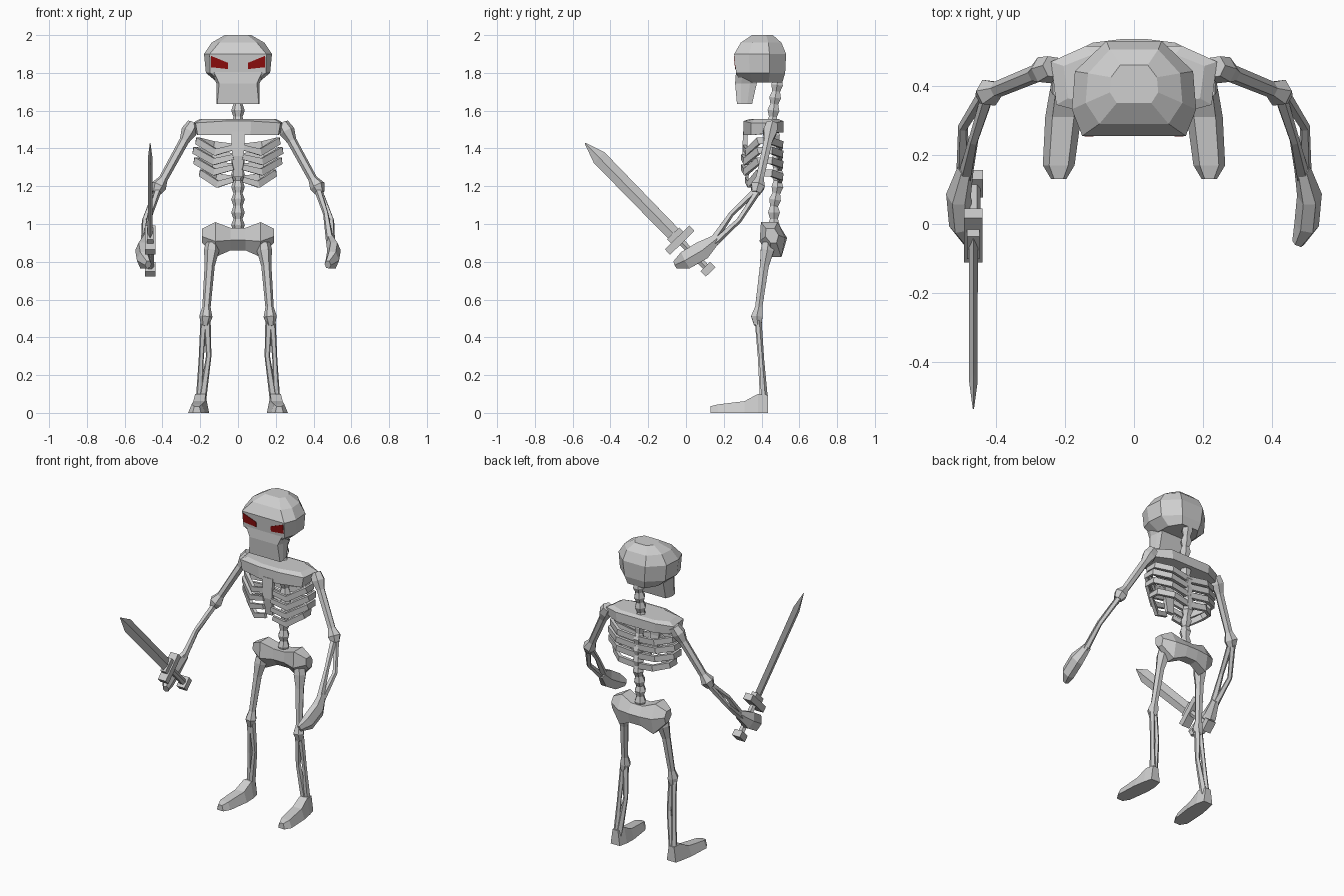
import bpy, bmesh, math
from mathutils import Vector as V

if "Cube" in bpy.data.objects:
    bpy.data.objects.remove(bpy.data.objects["Cube"])


def mat(name, c):
    m = bpy.data.materials.new(name)
    m.diffuse_color = (*c, 1)
    m.use_nodes = True
    m.node_tree.nodes["Principled BSDF"].inputs["Base Color"].default_value = m.diffuse_color
    return m


BONE = mat("bone grey", (0.62, 0.62, 0.62))
STEEL = mat("steel grey", (0.58, 0.58, 0.58))
RED = mat("eye red", (0.28, 0.004, 0.004))


def loft(name, rings, m=BONE):
    """Skin a list of equal-sized point rings and cap both ends."""
    bm = bmesh.new()
    vs = [[bm.verts.new(p) for p in r] for r in rings]
    n = len(vs[0])
    for a, b in zip(vs, vs[1:]):
        for i in range(n):
            j = (i + 1) % n
            bm.faces.new((a[i], a[j], b[j], b[i]))
    bm.faces.new(vs[0])
    bm.faces.new(vs[-1])
    bmesh.ops.recalc_face_normals(bm, faces=bm.faces)
    me = bpy.data.meshes.new(name)
    bm.to_mesh(me)
    bm.free()
    me.materials.append(m)
    ob = bpy.data.objects.new(name, me)
    bpy.context.collection.objects.link(ob)
    return ob


def sweep(name, pts, radii, n=6, ref=(1, 0, 0), phase=None, m=BONE):
    """Bone along a path; each radius is a number or (across, along ref)."""
    pts = [V(p) for p in pts]
    phase = math.pi / n if phase is None else phase
    rings = []
    for i, p in enumerate(pts):
        t = (pts[min(i + 1, len(pts) - 1)] - pts[max(i - 1, 0)]).normalized()
        u = t.cross(V(ref)).normalized()
        w = t.cross(u)
        r = radii[i]
        a, b = r if isinstance(r, tuple) else (r, r)
        rings.append([p + u * a * math.cos(phase + k * math.tau / n)
                      + w * b * math.sin(phase + k * math.tau / n) for k in range(n)])
    return loft(name, rings, m)


def head_ring(z, hw, y0, y1, fx, bx):
    """Eight-sided head section: flat front, sides and back."""
    d = y1 - y0
    half = [(fx, y0), (hw, y0 + d * .28), (hw * .95, y0 + d * .68), (bx, y1)]
    return [(x, y, z) for x, y in half] + [(-x, y, z) for x, y in reversed(half)]


# Skull and jaw
loft("skull", [head_ring(*r) for r in (
    (1.75, .11, .29, .51, .09, .06),
    (1.80, .17, .265, .525, .147, .07),
    (1.90, .18, .255, .53, .150, .08),
    (1.96, .14, .29, .505, .10, .07),
    (2.00, .07, .35, .46, .05, .04))])
loft("jaw", [head_ring(*r) for r in (
    (1.635, .115, .27, .35, .11, .10),
    (1.745, .115, .26, .375, .10, .10),
    (1.81, .14, .265, .40, .13, .11))])

# Spine with alternating vertebrae
curve = [(1.77, .487), (1.62, .465), (1.52, .455), (1.40, .48),
         (1.20, .485), (1.10, .466), (0.96, .465)]


def spine_y(z):
    for (z0, y0), (z1, y1) in zip(curve, curve[1:]):
        if z >= z1:
            return y0 + (y1 - y0) * (z - z0) / (z1 - z0)
    return curve[-1][1]


zs = [1.77 - .81 * i / 24 for i in range(25)]
sweep("spine", [(0, spine_y(z), z) for z in zs],
      [.036 if i % 2 else .024 for i in range(25)])

# Shoulder girdle and breastbone
half = [(.07, .305), (.225, .345), (.24, .47), (.14, .515)]
outline = half + [(-x, y) for x, y in reversed(half)]
loft("shoulder_girdle", [
    [(x * .95, y, 1.47 if y < .4 else 1.485) for x, y in outline],
    [(x, y, 1.535 if abs(x) > .2 else 1.545) for x, y in outline],
    [(x * .85, .42 + (y - .42) * .75, 1.555) for x, y in outline]])
sweep("breastbone", [(0, .315, 1.49), (0, .31, 1.36), (0, .325, 1.25)],
      [(.018, .05), (.018, .045), (.014, .035)], n=4)

# Pelvis: sections across x
pelvis = []
for x, y0, y1, z0, z1 in ((.19, .42, .49, .90, .975), (.12, .39, .525, .825, 1.01),
                          (.04, .41, .535, .86, .98)):
    d, h = y1 - y0, z1 - z0
    pelvis.append((x, [(y0, z0 + h * .45), (y0 + d * .05, z1), (y0 + d * .7, z1),
                       (y1, z0 + h * .55), (y1 - d * .15, z0), (y0 + d * .4, z0)]))
loft("pelvis", [[(x, y, z) for y, z in s] for x, s in pelvis]
     + [[(-x, y, z) for y, z in s] for x, s in reversed(pelvis)])

for side, s in (("left", 1), ("right", -1)):
    def limb(name, pts, radii, **kw):
        return sweep(f"{side}_{name}", [(s * x, y, z) for x, y, z in pts], radii, **kw)

    # Eye plate lying on the face
    eye = [(.052, 1.82), (.143, 1.83), (.143, 1.89), (.052, 1.853)]
    loft(f"{side}_eye", [[(s * x, .265 - .1 * (z - 1.8) + o, z) for x, z in eye]
                         for o in (.003, -.003)], RED)

    # Ribs: flat bands from spine round to breastbone
    for i, (z, w, f) in enumerate(((1.44, .215, .31), (1.39, .23, .30),
                                   (1.335, .225, .30), (1.27, .195, .32))):
        limb(f"rib_{i + 1}", [(.01, .495, z - .035), (w * .6, .505, z - .02),
                              (w, .45, z), (w, .385, z), (w * .55, f + .015, z - .06),
                              (.025, f, z - .035)],
             [(.014, .026)] * 5 + [(.012, .02)], n=4, ref=(0, 0, 1))

    # Arm: upper bone with knobs, two forearm bones, hand
    limb("upper_arm", [(.235, .455, 1.53), (.26, .445, 1.49), (.285, .435, 1.44),
                       (.395, .39, 1.24), (.42, .38, 1.20), (.435, .37, 1.165)],
         [.034, .042, .026, .024, .042, .026])
    limb("inner_forearm", [(.42, .38, 1.19), (.465, .24, 1.055), (.487, .14, .91)],
         [.020, .015, .022], n=5)
    limb("outer_forearm", [(.43, .385, 1.18), (.495, .28, 1.02), (.495, .15, .90)],
         [.018, .015, .020], n=5)
    limb("hand", [(.488, .16, .92), (.508, .085, .86), (.500, .00, .81), (.475, -.055, .785)],
         [(.028, .024), (.058, .036), (.056, .036), (.024, .018)])

    # Leg: thigh bone with knobs, two shin bones
    limb("thigh", [(.135, .435, .90), (.14, .43, .86), (.15, .415, .78),
                   (.167, .385, .56), (.17, .375, .51), (.175, .38, .465)],
         [.036, .040, .027, .022, .035, .022])
    limb("inner_shin", [(.165, .38, .50), (.155, .392, .30), (.19, .41, .06)],
         [.021, .015, .022], n=5)
    limb("outer_shin", [(.182, .382, .49), (.195, .40, .28), (.205, .415, .06)],
         [.018, .014, .020], n=5)

    # Foot: sections from toe to heel (y, centre x, half width, top z)
    loft(f"{side}_foot", [[(s * (c - w), y, 0), (s * (c - w * .6), y, h),
                           (s * (c + w * .6), y, h), (s * (c + w), y, 0)]
                          for y, c, w, h in ((.13, .218, .022, .035), (.17, .218, .046, .045),
                                             (.31, .205, .052, .062), (.38, .20, .045, .10),
                                             (.435, .20, .032, .095))])

# Sword held in the right hand, along a slanted line
base, d = V((-.465, .12, .757)), V((0, -.698, .716))


def sword(name, stations, radii, n=4, phase=None):
    sweep(name, [base + d * t for t in stations], radii, n=n, phase=phase, m=STEEL)


q = math.sqrt(2)
sword("sword_pommel", (-.015, .025), [(.036 * q, .028 * q)] * 2)
sword("sword_grip", (.02, .21), [.02] * 2, n=6)
sword("sword_guard", (.20, .24), [(.09 * q, .027 * q)] * 2)
sword("sword_collar", (.235, .27), [(.045 * q, .018 * q)] * 2)
sword("sword_blade", (.24, .83, .937), [(.038, .013), (.040, .012), (.003, .002)], phase=0)
